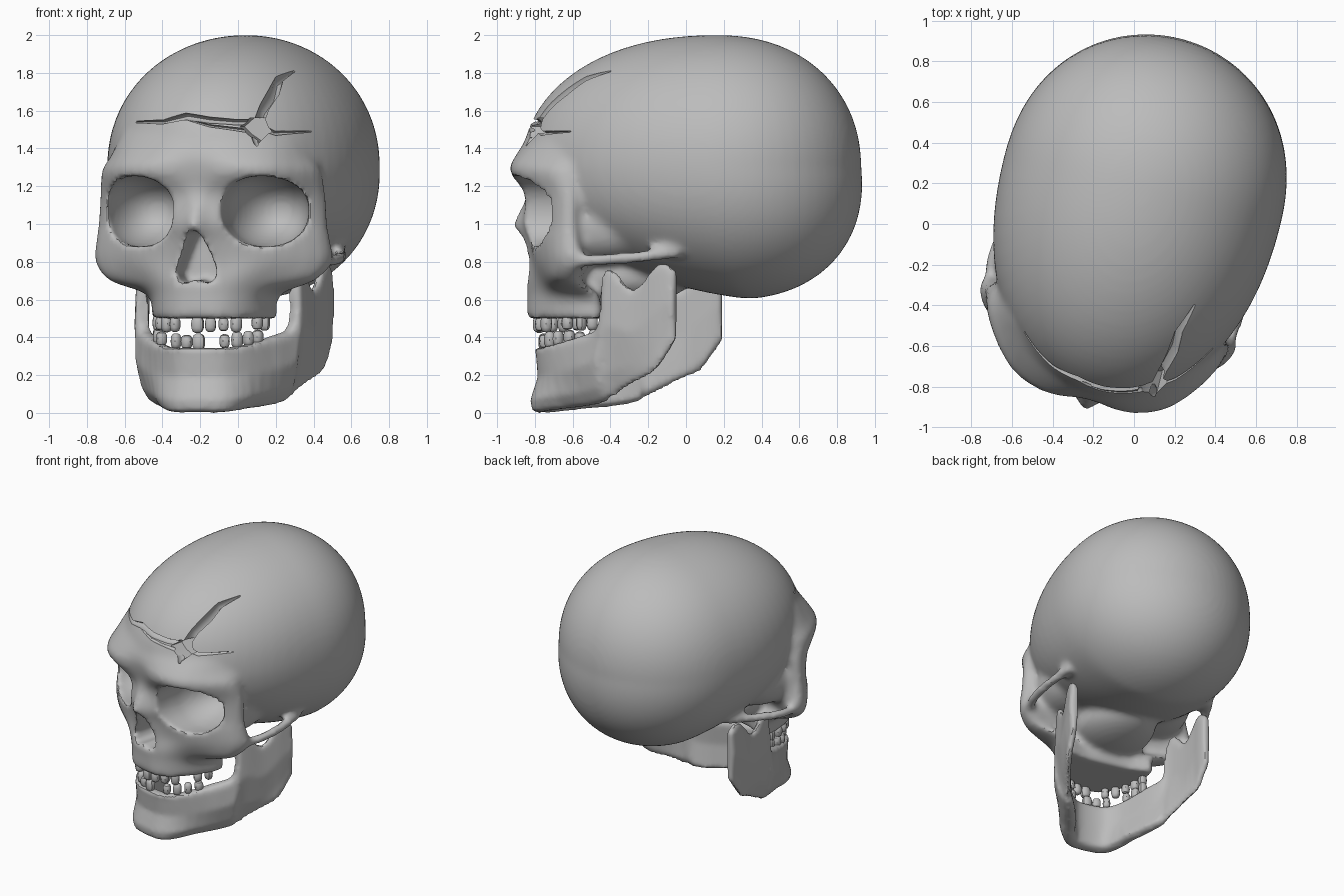
import bpy, bmesh, math
from mathutils import Vector, Matrix

if "Cube" in bpy.data.objects:
    bpy.data.objects.remove(bpy.data.objects["Cube"])

YAW = math.radians(14)          # the head is turned slightly to its right
FACE, JAW = -0.013, -0.02       # face and jaw sit a little off the braincase midline
bone = bpy.data.materials.new("bone_grey")
bone.diffuse_color = (0.5, 0.5, 0.5, 1)
bone.use_nodes = True
bone.node_tree.nodes["Principled BSDF"].inputs["Base Color"].default_value = bone.diffuse_color


def spline(pts, n, closed=False):
    """Smooth curve through vectors of any dimension."""
    m, out = len(pts), []
    g = lambda i: pts[i % m] if closed else pts[min(max(i, 0), m - 1)]
    for i in range(m if closed else m - 1):
        a, b, c, d = g(i - 1), g(i), g(i + 1), g(i + 2)
        for k in range(n):
            t = k / n
            out.append(0.5 * (2 * b + (c - a) * t + (2 * a - 5 * b + 4 * c - d) * t ** 2
                              + (3 * b - a - 3 * c + d) * t ** 3))
    return out if closed else out + [pts[-1].copy()]


def loft(bm, rings):
    """Skin closed rings and cap both ends."""
    vs = [[bm.verts.new(p) for p in r] for r in rings]
    n = len(vs[0])
    for a, b in zip(vs, vs[1:]):
        for i in range(n):
            bm.faces.new((a[i], a[(i + 1) % n], b[(i + 1) % n], b[i]))
    bm.faces.new(vs[0])
    bm.faces.new(vs[-1])


def tube(bm, pts, radii, deep=1.0, sides=8):
    tangents = [(pts[min(i + 1, len(pts) - 1)] - pts[max(i - 1, 0)]).normalized()
                for i in range(len(pts))]
    ref = Vector((0, 0, 1)) if abs(tangents[0].y) > 0.7 else Vector((0, 1, 0))
    rings = []
    for p, t, r in zip(pts, tangents, radii):
        a = t.cross(ref).normalized()
        b = a.cross(t)
        rings.append([p + r * (a * math.cos(w) + b * math.sin(w) * deep)
                      for w in (math.tau * k / sides for k in range(sides))])
    loft(bm, rings)


def blob(bm, centre, radii, exps=(2, 2, 2), back=None, seg=48, turn=0.0):
    """Super-ellipsoid; back gives a different radius behind the centre."""
    vs = bmesh.ops.create_uvsphere(bm, u_segments=seg, v_segments=seg * 2 // 3, radius=1)["verts"]
    rot = Matrix.Rotation(turn, 3, "Z")
    for v in vs:
        r = (radii[0], back if back and v.co.y > 0 else radii[1], radii[2])
        d = v.co.copy()
        for _ in range(10):
            d *= sum(abs(c) ** e for c, e in zip(d, exps)) ** (-1 / 2.5)
        v.co = Vector(centre) + rot @ Vector([c * q for c, q in zip(d, r)])
    return vs


def finish(bm, name):
    bmesh.ops.recalc_face_normals(bm, faces=bm.faces[:])
    me = bpy.data.meshes.new(name)
    bm.to_mesh(me)
    bm.free()
    me.materials.append(bone)
    ob = bpy.data.objects.new(name, me)
    bpy.context.collection.objects.link(ob)
    return ob


def bake(ob):
    bpy.context.view_layer.update()
    dg = bpy.context.evaluated_depsgraph_get()
    me = bpy.data.meshes.new_from_object(ob.evaluated_get(dg))
    ob.modifiers.clear()
    ob.data = me


def fuse(ob, voxel, smooth):
    m = ob.modifiers.new("fuse", "REMESH")
    m.mode, m.voxel_size = "VOXEL", voxel
    s = ob.modifiers.new("soften", "SMOOTH")
    s.factor, s.iterations = 0.5, smooth
    bake(ob)


def carve(ob, build):
    bm = bmesh.new()
    build(bm)
    cutter = finish(bm, "cutter")
    cutter.hide_render = True
    m = ob.modifiers.new("carve", "BOOLEAN")
    m.operation, m.solver, m.object = "DIFFERENCE", "EXACT", cutter
    bake(ob)
    bpy.data.objects.remove(cutter)


# ---- skull: braincase (swept back below, base rising forward), temples, face mask, arches
bm = bmesh.new()
for v in blob(bm, (0, 0.17, 1.3), (0.70, 1.05, 0.70), (2, 2.2, 2.1), back=0.765, seg=64):
    t = max(0, (1.3 - v.co.z) / 0.7)
    v.co.y += 0.08 * t
    v.co.z += 0.15 * max(0, 0.35 - v.co.y) * t * t
blob(bm, (FACE, -0.34, 0.72), (0.27, 0.36, 0.15))
for s in (-1, 1):
    blob(bm, (s * .30 + FACE, -.40, 1.0), (.255, .34, .21), (2.4, 2.2, 2.4))
# z, front v, then four (u, v) points going round to the side
levels = [
    (0.50, -.86, .14, -.83, .26, -.70, .335, -.50, .32, -.39),
    (0.62, -.86, .15, -.82, .27, -.70, .345, -.52, .33, -.40),
    (0.70, -.865, .16, -.82, .32, -.71, .53, -.58, .53, -.46),
    (0.80, -.87, .17, -.80, .38, -.72, .61, -.56, .62, -.42),
    (0.92, -.90, .13, -.83, .37, -.74, .60, -.57, .61, -.44),
    (1.00, -.95, .09, -.87, .35, -.76, .595, -.56, .595, -.45),
    (1.15, -.87, .10, -.85, .36, -.81, .59, -.56, .58, -.45),
    (1.28, -.885, .20, -.91, .41, -.83, .58, -.60, .555, -.45),
    (1.36, -.89, .20, -.885, .40, -.79, .535, -.58, .52, -.42),
    (1.48, -.845, .20, -.80, .38, -.685, .48, -.56, .47, -.40)]
rings = []
for L in spline([Vector(l) for l in levels], 4):
    z = L[0]
    half = [(L[i], L[i + 1]) for i in (2, 4, 6, 8)] + [(L[8] * 0.55, L[9] - 0.03)]
    ring = [(0, L[1])] + half + [(-u, v) for u, v in reversed(half)]
    rings.append(spline([Vector((u + FACE, v, z)) for u, v in ring], 3, True))
loft(bm, rings)
for s in (-1, 1):
    arch = spline([Vector(p) for p in ((s * .59 + FACE, -.48, .80), (s * .62 + FACE, -.32, .81),
                                       (s * .59, -.12, .825), (s * .53, .09, .85))], 4)
    tube(bm, arch, [0.036] * len(arch))
skull = finish(bm, "skull")
fuse(skull, 0.02, 4)

# eye sockets narrowing towards the back, and the nose opening
for s in (-1, 1):
    carve(skull, lambda b: blob(b, (s * .335 + FACE, -.63, 1.07), (.212, .90, .19),
                                (2.2, 1.7, 2.2), back=.30))


def nose(b):
    half = [(.035, .94), (.07, .86), (.11, .75), (.095, .69), (.04, .69)]
    out = [(0, .98)] + half + [(0, .71)] + [(-u, z) for u, z in reversed(half)]
    loft(b, [[Vector((u - 0.02, v, z)) for u, z in out] for v in (-1.1, -0.64)])


carve(skull, nose)
fuse(skull, 0.018, 5)


# ---- forehead cracks, laid on the braincase surface
def on_forehead(x, z):
    v = -0.8
    for _ in range(8):
        u = (x - v * math.sin(YAW)) / math.cos(YAW)
        q = 1 - (u / 0.7) ** 2 - (abs(z - 1.3) / 0.7) ** 2.1
        v = 0.17 - 1.05 * max(q, 0.01) ** (1 / 2.2)
    return Vector((u, v, z))


cracks = [
    ([(-.54, 1.54), (-.40, 1.54), (-.28, 1.57), (-.15, 1.55), (-.02, 1.54), (.06, 1.54)],
     (.005, .012, .020, .018, .016, .016)),
    ([(.11, 1.54), (.14, 1.62), (.19, 1.70), (.22, 1.77), (.30, 1.81)], (.026, .026, .030, .022, .005)),
    ([(.15, 1.50), (.20, 1.48), (.28, 1.485), (.39, 1.49)], (.016, .012, .008, .004)),
    ([(.09, 1.46), (.10, 1.42), (.12, 1.37)], (.018, .012, .005)),
    ([(-.26, 1.55), (-.15, 1.52), (.04, 1.495)], (.004, .007, .010))]
for path, radii in cracks:
    carve(skull, lambda b: tube(b, [on_forehead(*p) for p in path], radii, deep=2.2))


def hole(b):
    rim = [on_forehead(*p) for p in ((.01, 1.515), (.06, 1.56), (.14, 1.56),
                                     (.17, 1.49), (.115, 1.43), (.05, 1.475))]
    loft(b, [[p + Vector((0, d, 0)) for p in rim] for d in (-0.15, 0.10)])


carve(skull, hole)

# ---- lower jaw: outer u, v, bottom z, top z, thickness
half = [(.16, -.82, 0, .345, .13), (.28, -.70, .015, .36, .12), (.385, -.50, .035, .41, .11),
        (.445, -.39, .06, .47, .09), (.455, -.36, .07, .72, .07), (.47, -.30, .095, .755, .06),
        (.495, -.18, .16, .65, .055), (.52, -.06, .215, .77, .06), (.53, 0, .29, .79, .065),
        (.54, .06, .38, .75, .06)]
stations = [Vector((-p[0],) + p[1:]) for p in reversed(half)]
stations += [Vector((0, -.85, 0, .345, .13))] + [Vector(p) for p in half]
stations = spline(stations, 3)
clamp = lambda x: max(0, min(1, x))
rings = []
for i, S in enumerate(stations):
    t = (stations[min(i + 1, len(stations) - 1)] - stations[max(i - 1, 0)])
    inward = Vector((-t[1], t[0], 0)).normalized()
    u, v, z0, z1, w = S
    front = clamp((-v - 0.5) / 0.3)                          # hollow under the lower teeth
    tuck = 0.055 * clamp((v + 0.84) / 0.2) * clamp((-v - 0.05) / 0.25)   # narrower lower edge
    prof = [(.25 * w, 1), (.03 * front + .01, .92), (.05 * front, .55), (.01 + .4 * tuck, .2),
            (.15 * w + tuck, .04), (.45 * w + tuck, 0), (.85 * w + tuck, .06),
            (w, .5), (w, .92), (.75 * w, 1)]
    rings.append([Vector((u + JAW, v, z0 + (z1 - z0) * h)) + inward * o for o, h in prof])
bm = bmesh.new()
loft(bm, rings)
jaw = finish(bm, "lower_jaw")
fuse(jaw, 0.016, 5)


# ---- teeth set round the dental arches, some missing
def teeth(name, z, rise, missing, b_len):
    bm = bmesh.new()
    for i in range(13):
        if i in missing:
            continue
        a = math.radians(-80 + 160 * i / 12)
        size = 0.033 if i == 6 else 0.026 + 0.003 * (i % 2)
        blob(bm, (.295 * math.sin(a) + JAW, -.44 - b_len * math.cos(a),
                  z + rise * (1 - math.cos(a))),
             (size, .028, .045 - .004 * (i % 3)), (3, 3, 3), seg=12, turn=a)
    return finish(bm, name)


upper = teeth("upper_teeth", 0.468, 0.015, (5, 10), 0.365)
lower = teeth("lower_teeth", 0.375, 0.045, (3, 7, 12), 0.34)

# ---- turn the head and shade
for ob in (skull, jaw, upper, lower):
    ob.rotation_euler.z = -YAW
    bpy.ops.object.select_all(action="DESELECT")
    ob.select_set(True)
    bpy.context.view_layer.objects.active = ob
    bpy.ops.object.shade_smooth_by_angle(angle=math.radians(38))
